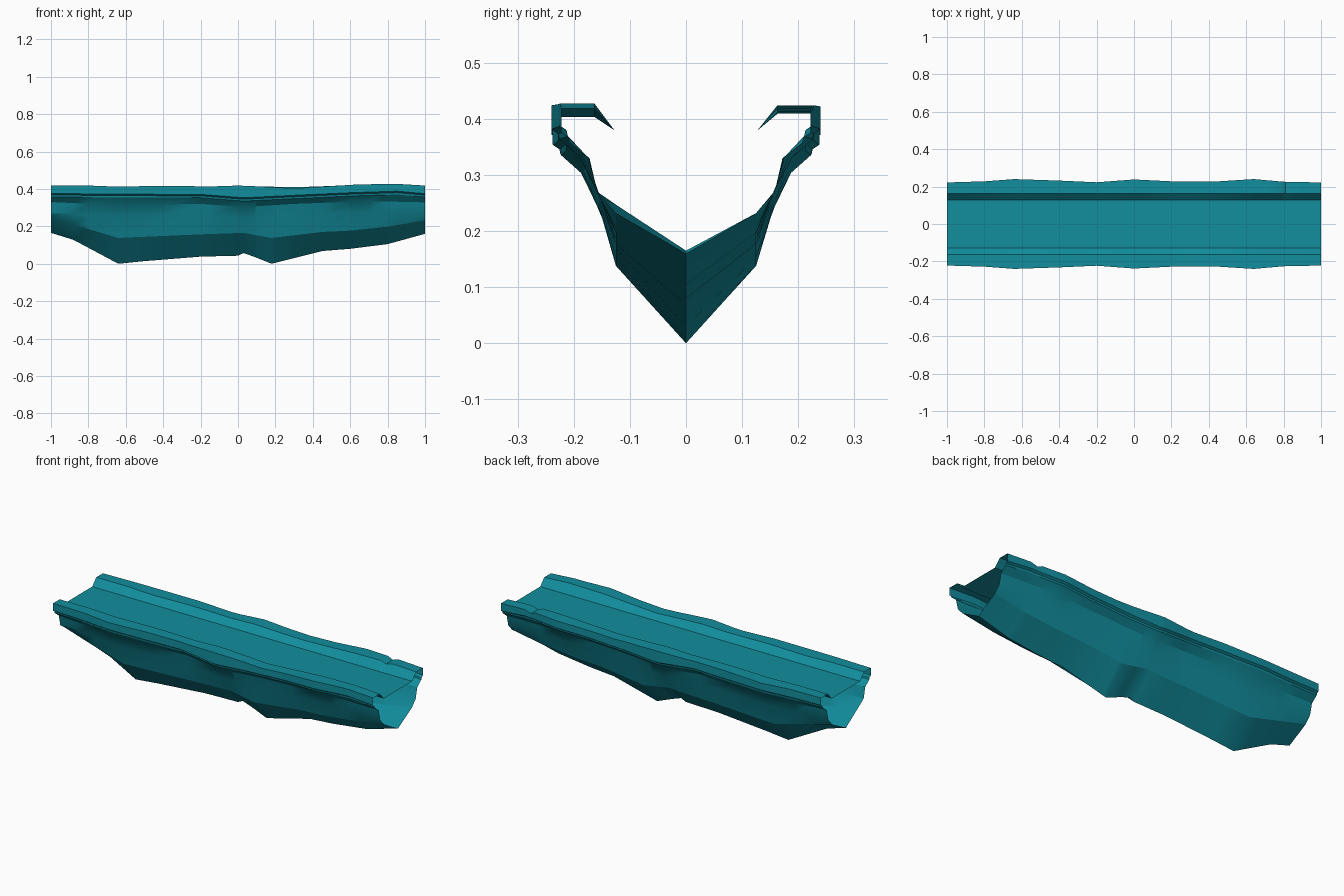
import bpy, bmesh, math

if "Cube" in bpy.data.objects:
    bpy.data.objects.remove(bpy.data.objects["Cube"])

# Curves along the length, as (x, value)
KEEL = [(-1, .165), (-.88, .128), (-.64, .0), (-.5, .014), (-.2, .038), (0, .043), (.03, .057),
        (.09, .036), (.18, .0), (.45, .068), (.6, .08), (.8, .105), (1, .16)]
CHINE_F = [(-1, .247), (-.88, .21), (-.64, .138), (-.2, .157), (.03, .165), (.18, .138),
           (.45, .17), (.6, .177), (.8, .198), (1, .232)]
CHINE_B = [(-1, .232), (-.88, .2)] + CHINE_F[2:]
SHOULDER = [(-1, .33), (-.64, .313), (-.2, .32), (.03, .303), (.3, .32), (.7, .335), (1, .328)]
LIP = [(-1, .376), (-.64, .372), (-.2, .371), (.03, .353), (.3, .366), (.6, .38), (.85, .388), (1, .375)]
TOP_F = [(-1, .418), (-.8, .418), (-.64, .412), (-.4, .417), (-.15, .413), (0, .418), (.1, .414),
         (.3, .403), (.45, .412), (.64, .424), (.85, .427), (1, .418)]
TOP_B = TOP_F[:7] + [(.3, .409), (.45, .414), (.64, .422), (.78, .424), (.81, .412), (.85, .424), (1, .418)]
WIDTH = [(-1, .222), (-.8, .228), (-.64, .24), (-.4, .232), (-.2, .223), (0, .238), (.2, .228),
         (.45, .228), (.64, .24), (.8, .226), (1, .222)]


def at(curve, x):
    for (a, u), (b, v) in zip(curve, curve[1:]):
        if x <= b + 1e-6:
            return u + (v - u) * (x - a) / (b - a)
    return curve[-1][1]


XS = sorted({p[0] for c in (KEEL, CHINE_B, SHOULDER, LIP, TOP_B, WIDTH) for p in c})

mat = bpy.data.materials.new("teal")
mat.diffuse_color = (.006, .27, .34, 1)
mat.use_nodes = True
mat.node_tree.nodes["Principled BSDF"].inputs["Base Color"].default_value = mat.diffuse_color


def hull_half(x, s):
    """Chine to lip, on side s (-1 front, 1 back)."""
    w, lip, sh = at(WIDTH, x), at(LIP, x), at(SHOULDER, x)
    chine = at(CHINE_F if s < 0 else CHINE_B, x)
    return [(s * .125, chine), (s * .158, max(.27 - (.33 - sh), chine + .02)),
            (s * (w - .05), sh), (s * (w - .014), lip - .018),
            (s * (w - .012), lip - .008), (s * w, lip)]


def hull_profile(x):
    return hull_half(x, 1)[::-1] + [(0, at(KEEL, x))] + hull_half(x, -1)


def rail_profile(x, s):
    w, top = at(WIDTH, x), at(TOP_F if s < 0 else TOP_B, x)
    pts = [(s * w, at(LIP, x)), (s * w, top), (s * .163, top), (s * .127, .379)]
    return pts if s < 0 else pts[::-1]


def loft(name, profile):
    """Skin a profile along the length as an open-ended shell."""
    bm = bmesh.new()
    rows = [[bm.verts.new((x, y, z)) for y, z in profile(x)] for x in XS]
    for a, b in zip(rows, rows[1:]):
        for j in range(len(a) - 1):
            bm.faces.new((a[j], b[j], b[j + 1], a[j + 1]))
    me = bpy.data.meshes.new(name)
    bm.to_mesh(me)
    bm.free()
    me.materials.append(mat)
    ob = bpy.data.objects.new(name, me)
    bpy.context.collection.objects.link(ob)
    bpy.ops.object.select_all(action='DESELECT')
    ob.select_set(True)
    bpy.context.view_layer.objects.active = ob
    bpy.ops.object.shade_smooth_by_angle(angle=math.radians(25))


loft("hull", hull_profile)
loft("front_rail", lambda x: rail_profile(x, -1))
loft("back_rail", lambda x: rail_profile(x, 1))
loft("deck", lambda x: [(-.127, .379), (.127, .379)])
